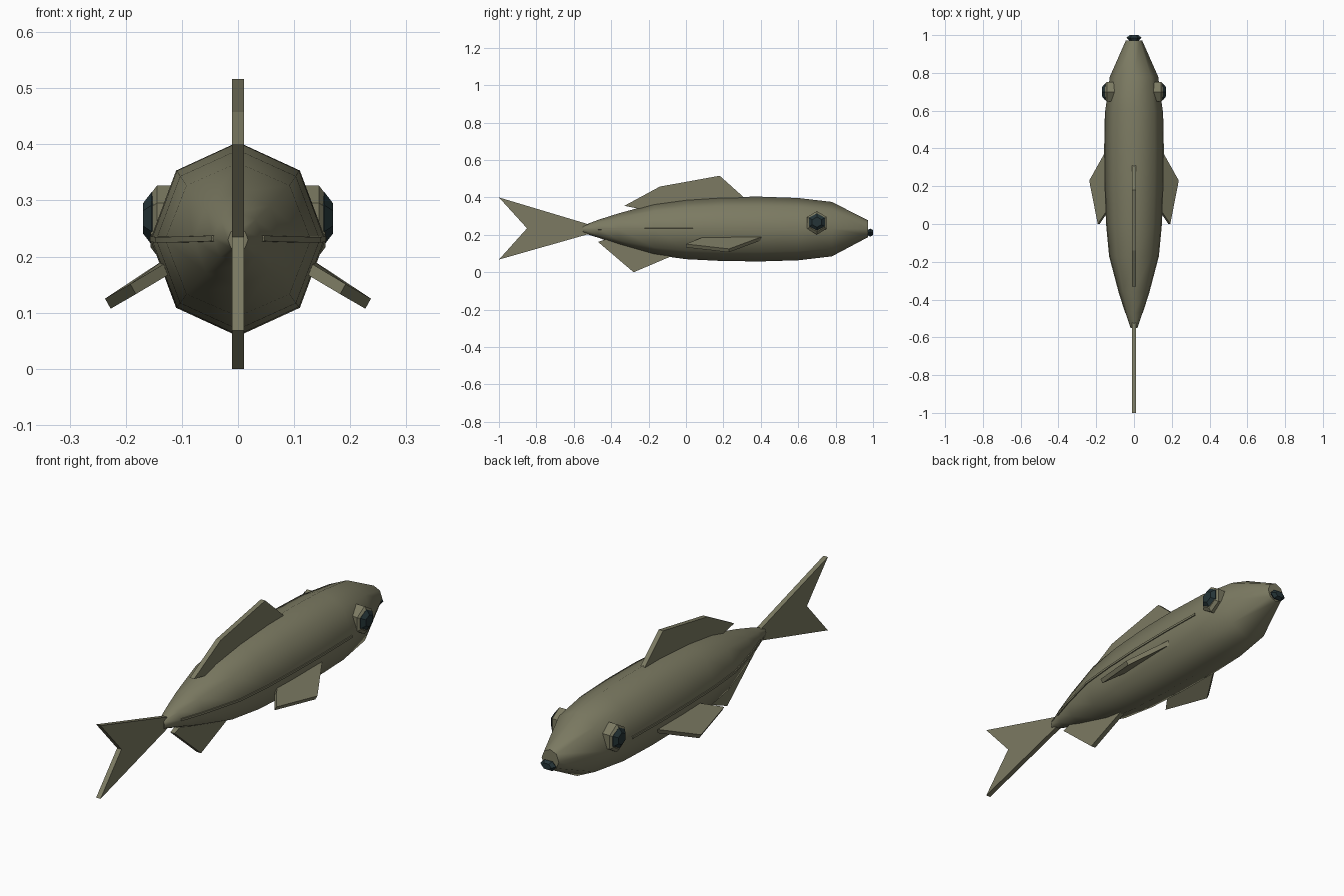
import bpy, bmesh, math
from mathutils import Vector

cube = bpy.data.objects.get("Cube")
if cube:
    bpy.data.objects.remove(cube, do_unlink=True)


def material(name, colour):
    m = bpy.data.materials.new(name)
    m.use_nodes = True
    m.diffuse_color = (*colour, 1)
    m.node_tree.nodes["Principled BSDF"].inputs["Base Color"].default_value = (*colour, 1)
    return m


olive = material("olive_skin", (0.20, 0.195, 0.122))
dark = material("dark_teal", (0.018, 0.034, 0.038))


def make(name, bm, mat, smooth=None):
    bmesh.ops.recalc_face_normals(bm, faces=bm.faces)
    mesh = bpy.data.meshes.new(name)
    bm.to_mesh(mesh)
    bm.free()
    obj = bpy.data.objects.new(name, mesh)
    bpy.context.collection.objects.link(obj)
    mesh.materials.append(mat)
    if smooth:
        bpy.ops.object.select_all(action='DESELECT')
        obj.select_set(True)
        bpy.context.view_layer.objects.active = obj
        bpy.ops.object.shade_smooth_by_angle(angle=math.radians(smooth))
    return obj


def loft(name, rings, mat, smooth=None):
    """Skin a list of equal-length point rings and cap both ends."""
    bm = bmesh.new()
    loops = [[bm.verts.new(p) for p in ring] for ring in rings]
    n = len(loops[0])
    for a, b in zip(loops, loops[1:]):
        for i in range(n):
            j = (i + 1) % n
            bm.faces.new((a[i], a[j], b[j], b[i]))
    bm.faces.new(loops[0])
    bm.faces.new(loops[-1])
    return make(name, bm, mat, smooth)


def slab(name, outline, offset):
    """Flat fin: an outline thickened both ways along the offset."""
    off = Vector(offset)
    return loft(name, [[Vector(p) + off * s for p in outline] for s in (-1, 1)], olive)


# Body: eight-sided sections as y, half width, top, bottom
sections = [(-0.55, 0.018, 0.25, 0.21), (-0.47, 0.045, 0.28, 0.185),
            (-0.36, 0.08, 0.315, 0.147), (-0.17, 0.13, 0.367, 0.093),
            (0.0, 0.146, 0.39, 0.07), (0.2, 0.154, 0.403, 0.06),
            (0.4, 0.156, 0.404, 0.058), (0.6, 0.152, 0.397, 0.064),
            (0.78, 0.128, 0.376, 0.085), (0.972, 0.043, 0.278, 0.187)]
rings = []
for y, w, top, bottom in sections:
    mid, h = (top + bottom) / 2, (top - bottom) / 2
    rings.append([(w * math.sin(k * math.pi / 4), y, mid + h * math.cos(k * math.pi / 4))
                  for k in range(8)])
loft("body", rings, olive, 50)

# Upright fins on the centre line, as y, z outlines
upright = {
    "dorsal_fin": [(-0.33, 0.355), (-0.14, 0.458), (0.18, 0.516), (0.31, 0.4),
                   (0.2, 0.35), (-0.2, 0.33)],
    "anal_fin": [(-0.47, 0.162), (-0.28, 0.0), (-0.08, 0.085), (-0.2, 0.16), (-0.36, 0.2)],
    "tail_fin": [(-0.5, 0.25), (-1, 0.4), (-0.85, 0.235), (-1, 0.068), (-0.5, 0.21)],
}
for name, pts in upright.items():
    slab(name, [(0, y, z) for y, z in pts], (0.011, 0, 0))


def disc(name, centre, levels, mat, radii, axis, smooth=None):
    """Six-sided domed disc: levels are (distance along axis, scale)."""
    rings = []
    for d, s in levels:
        ring = []
        for k in range(6):
            a = k * math.pi / 3 + (math.pi / 2 if axis != 'Y' else 0)
            u, v = math.cos(a) * radii[0] * s, math.sin(a) * radii[1] * s
            p = (u, d, v) if axis == 'Y' else (d, u, v)
            ring.append(Vector(centre) + Vector(p))
        rings.append(ring)
    return loft(name, rings, mat, smooth)


# Paired parts
for side, s in (("left", 1), ("right", -1)):
    pectoral = [(0.12, 0.43, 0.19), (0.232, 0.23, 0.116), (0.187, 0.0, 0.142),
                (0.12, 0.1, 0.182)]
    slab(side + "_pectoral_fin", [(s * x, y, z) for x, y, z in pectoral],
         (s * 0.005, 0, 0.009))
    disc(side + "_eye_socket", (s * 0.1, 0.7, 0.264),
         [(0, 1), (s * 0.044, 1), (s * 0.056, 0.75)], olive, (0.06, 0.063), 'X')
    disc(side + "_eye", (s * 0.14, 0.7, 0.268),
         [(0, 0.9), (s * 0.014, 1), (s * 0.029, 0.58)], dark, (0.05, 0.047), 'X')
    # Slim raised line along the flank
    line = []
    for y, w, top, bottom in sections[1:-2]:
        x, z = s * w, (top + bottom) / 2
        line.append([(x - s * 0.01, y, z - 0.006), (x + s * 0.002, y, z - 0.005),
                     (x + s * 0.002, y, z + 0.005), (x - s * 0.01, y, z + 0.006)])
    loft(side + "_flank_line", line, olive, 50)

# Mouth
disc("mouth", (0, 0.985, 0.212), [(-0.015, 0.6), (0, 1), (0.015, 0.6)],
     dark, (0.04, 0.025), 'Y')
